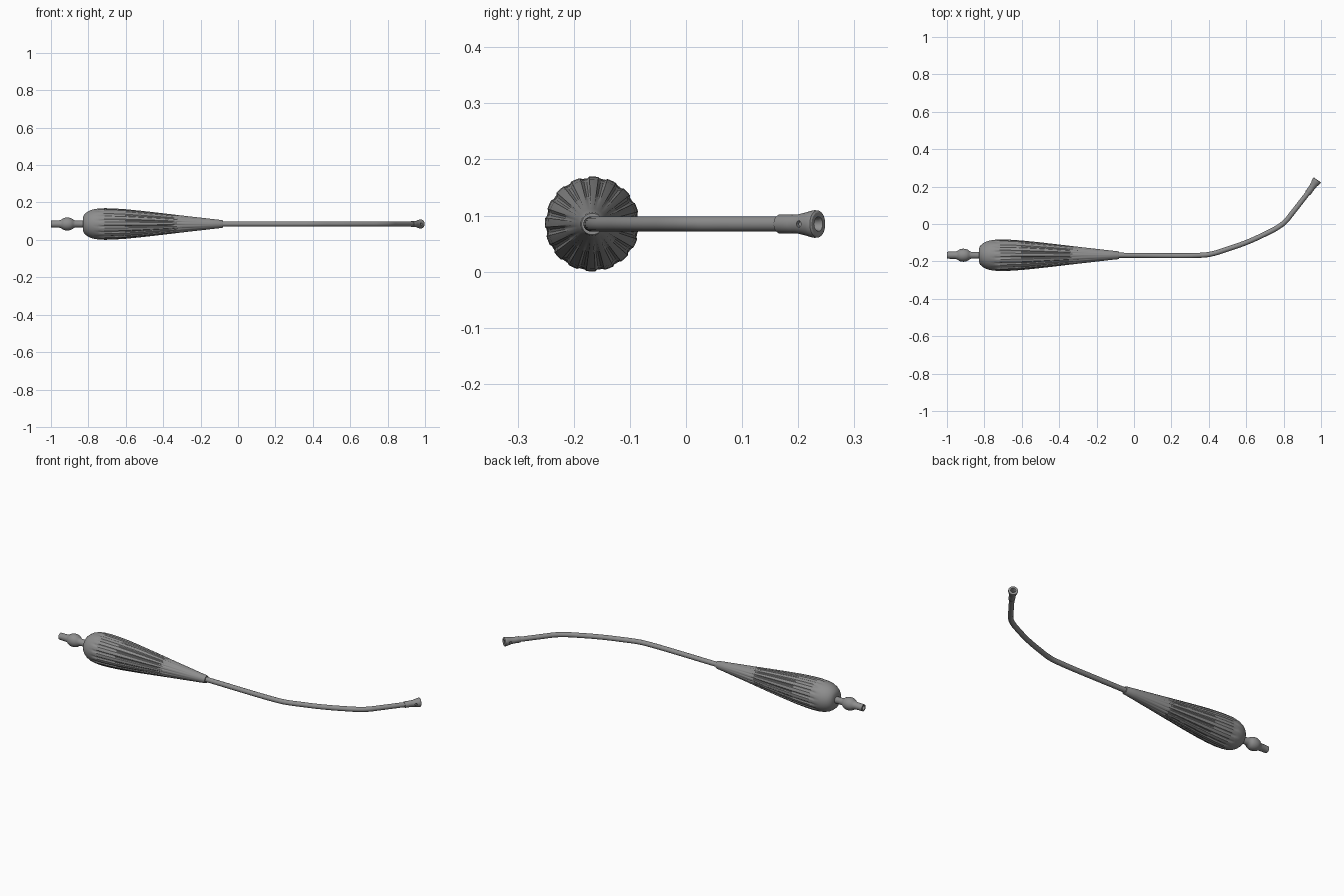
import bpy, bmesh, math
from mathutils import Matrix, Vector

if "Cube" in bpy.data.objects:
    bpy.data.objects.remove(bpy.data.objects["Cube"])

AY, AZ = -0.167, 0.085          # handle axis

grey = bpy.data.materials.new("grey plastic")
grey.diffuse_color = (0.27, 0.27, 0.27, 1)
grey.use_nodes = True
grey.node_tree.nodes["Principled BSDF"].inputs["Base Color"].default_value = grey.diffuse_color


def lathe(name, profile, seg, matrix, dent=None, closed=False):
    """Revolve (along, radius) points about local x; dent(i, along) lowers the radius."""
    bm = bmesh.new()
    rings = []
    for a, r in profile:
        ring = []
        for i in range(seg):
            t = 2 * math.pi * i / seg
            rr = r - (dent(i, a) if dent else 0)
            ring.append(bm.verts.new((a, rr * math.cos(t), rr * math.sin(t))))
        rings.append(ring)
    pairs = list(zip(rings, rings[1:]))
    if closed:
        pairs.append((rings[-1], rings[0]))
    for p, q in pairs:
        for i in range(seg):
            j = (i + 1) % seg
            bm.faces.new((p[i], p[j], q[j], q[i]))
    bmesh.ops.remove_doubles(bm, verts=bm.verts, dist=1e-6)
    bmesh.ops.recalc_face_normals(bm, faces=bm.faces)
    me = bpy.data.meshes.new(name)
    bm.to_mesh(me)
    bm.free()
    ob = bpy.data.objects.new(name, me)
    bpy.context.collection.objects.link(ob)
    ob.matrix_world = matrix
    me.materials.append(grey)
    return ob


def smooth(ob, angle=30):
    bpy.ops.object.select_all(action='DESELECT')
    ob.select_set(True)
    bpy.context.view_layer.objects.active = ob
    bpy.ops.object.shade_smooth_by_angle(angle=math.radians(angle))


axis = Matrix.Translation((0, AY, AZ))

# Fluted grip: shallow grooves that fade out towards the thin end
def flute(i, a):
    if i % 6 not in (2, 3) or a < -0.745 or a > -0.17:
        return 0
    return 0.004 * min(1, (-0.17 - a) / 0.25)

grip = [(-0.83, 0), (-0.83, 0.034), (-0.823, 0.05), (-0.81, 0.062), (-0.795, 0.071),
        (-0.775, 0.078), (-0.75, 0.082), (-0.74, 0.083), (-0.71, 0.0845), (-0.66, 0.083),
        (-0.6, 0.079), (-0.52, 0.071), (-0.44, 0.062), (-0.36, 0.0525), (-0.28, 0.043),
        (-0.2, 0.034), (-0.14, 0.027), (-0.085, 0.021), (-0.08, 0.019), (-0.08, 0)]
smooth(lathe("grip", grip, 96, axis, flute))

# Hollow hose connector with a round bulb
bulb = [(-0.912 + 0.036 * math.cos(t), 0.012 + 0.023 * math.sin(t))
        for t in [math.pi * (1 - k / 12) for k in range(13)] if 0.012 + 0.023 * math.sin(t) > 0.0195]
connector = ([(-0.93, 0), (-0.93, 0.012), (-1.0, 0.012), (-1.0, 0.0185), (-0.955, 0.0195)]
             + bulb + [(-0.87, 0.0185), (-0.82, 0.0185), (-0.82, 0)])
smooth(lathe("hose_connector", connector, 32, axis))

# Bent suction tube
path = [(-0.1, AY), (0.36, AY), (0.41, -0.161), (0.5, -0.134), (0.6, -0.099), (0.7, -0.054),
        (0.77, -0.017), (0.81, 0.014), (0.845, 0.057), (0.935, 0.172)]
cu = bpy.data.curves.new("suction_tube", 'CURVE')
cu.dimensions = '3D'
cu.bevel_depth = 0.0135
cu.bevel_resolution = 5
cu.resolution_u = 6
cu.materials.append(grey)
sp = cu.splines.new('BEZIER')
sp.bezier_points.add(len(path) - 1)
for bp, (x, y) in zip(sp.bezier_points, path):
    bp.co = (x, y, AZ)
    bp.handle_left_type = bp.handle_right_type = 'AUTO'
sp.use_smooth = True
tube = bpy.data.objects.new("suction_tube", cu)
bpy.context.collection.objects.link(tube)

# Flared open tip, aligned with the end of the tube
start, end = Vector((0.93, 0.165, AZ)), Vector((0.98, 0.236, AZ))
d = (end - start).normalized()
L = (end - start).length
turn = Matrix.Translation(start) @ Matrix.Rotation(math.atan2(d.y, d.x), 4, 'Z')
tip_profile = [(0, 0), (0, 0.0155), (0.003, 0.017), (0.03, 0.0165), (0.045, 0.0175),
               (0.06, 0.0205), (0.072, 0.0235), (L - 0.008, 0.0247), (L - 0.002, 0.024),
               (L, 0.021), (L, 0.013), (L - 0.005, 0.0105), (0.03, 0.0105), (0.03, 0)]
tip = lathe("flared_tip", tip_profile, 32, turn)

# Side vent drilled across the tip
drill = lathe("vent_cutter", [(-0.05, 0), (-0.05, 0.006), (0.05, 0.006), (0.05, 0)], 16,
              turn @ Matrix.Translation((0.058, 0, 0)) @ Matrix.Rotation(math.pi / 2, 4, 'Z'))
drill.hide_render = True
drill.display_type = 'WIRE'
cut = tip.modifiers.new("vent", 'BOOLEAN')
cut.operation = 'DIFFERENCE'
cut.object = drill
smooth(tip)
